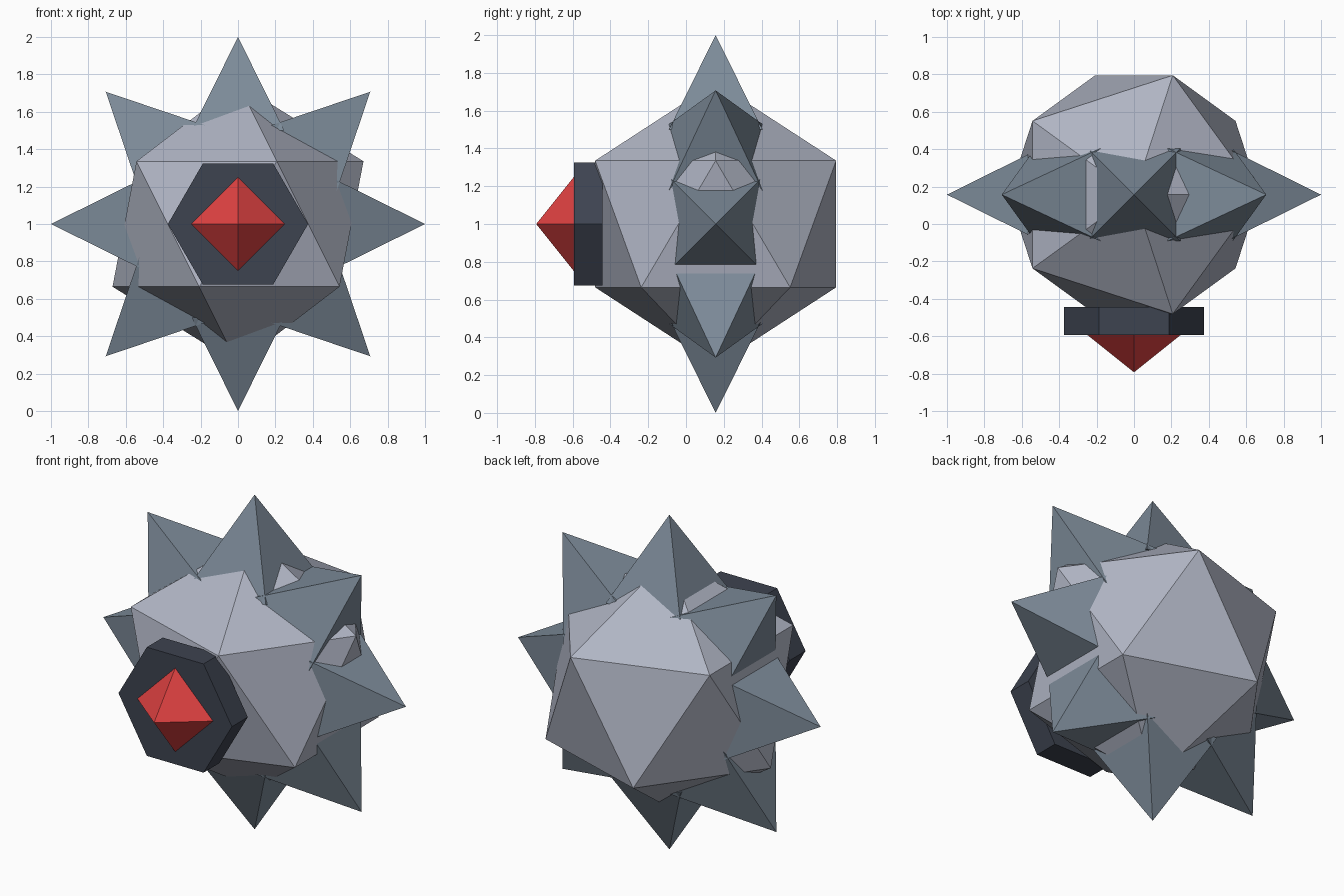
import bpy, bmesh, math
from mathutils import Vector, Matrix

if "Cube" in bpy.data.objects:
    bpy.data.objects.remove(bpy.data.objects["Cube"])


def material(name, rgb):
    # sRGB 0-255 to linear
    lin = []
    for c in rgb:
        c /= 255
        lin.append(c / 12.92 if c <= 0.04045 else ((c + 0.055) / 1.055) ** 2.4)
    m = bpy.data.materials.new(name)
    m.diffuse_color = (*lin, 1)
    m.use_nodes = True
    m.node_tree.nodes["Principled BSDF"].inputs["Base Color"].default_value = m.diffuse_color
    return m


def finish(bm, name, mat, matrix):
    bmesh.ops.recalc_face_normals(bm, faces=bm.faces)
    mesh = bpy.data.meshes.new(name)
    bm.to_mesh(mesh)
    bm.free()
    mesh.transform(matrix)
    mesh.materials.append(mat)
    ob = bpy.data.objects.new(name, mesh)
    bpy.context.collection.objects.link(ob)
    return ob


def tapered(name, mat, sides, r_base, r_top, length, base, direction, turn=0.0):
    """Straight-sided prism or pyramid rising from base along direction in a
    frame whose local x axis is horizontal/vertical in the x-z plane."""
    bm = bmesh.new()

    def ring(r, z):
        return [bm.verts.new((r * math.cos(turn + math.tau * i / sides),
                              r * math.sin(turn + math.tau * i / sides), z))
                for i in range(sides)]

    low = ring(r_base, 0)
    bm.faces.new(low)
    if r_top:
        high = ring(r_top, length)
        bm.faces.new(high)
    else:
        tip = bm.verts.new((0, 0, length))
    for i in range(sides):
        j = (i + 1) % sides
        bm.faces.new((low[i], low[j], high[j], high[i]) if r_top
                     else (low[i], low[j], tip))
    w = Vector(direction).normalized()
    side = Vector((1, 0, 0)) if abs(w.y) > 0.5 else Vector((0, 1, 0))
    v = w.cross(side)
    rot = Matrix((side, v, w)).transposed().to_4x4()
    return finish(bm, name, mat, Matrix.Translation(base) @ rot)


hull = material("pale grey", (176, 181, 196))
spike_grey = material("slate grey", (125, 139, 153))
dark = material("charcoal", (61, 67, 80))
red = material("red", (222, 65, 65))

centre = Vector((0, 0.157, 1))

# Faceted body
bm = bmesh.new()
bmesh.ops.create_icosphere(bm, subdivisions=1, radius=0.75)
finish(bm, "body", hull, Matrix.Translation(centre))

# Ring of eight four-sided spikes
for i in range(8):
    a = math.tau * i / 8
    d = Vector((math.cos(a), 0, math.sin(a)))
    tapered(f"spike_{i + 1}", spike_grey, 4, 0.35, 0, 0.5,
            centre + d * 0.5, d, math.pi / 4)

# Hexagonal eye socket and pointed red eye on the front
front = (0, -1, 0)
tapered("eye_socket", dark, 6, 0.375, 0.375, 0.15, (0, -0.443, 1), front)
tapered("eye", red, 4, 0.25, 0, 0.2, (0, -0.593, 1), front)
